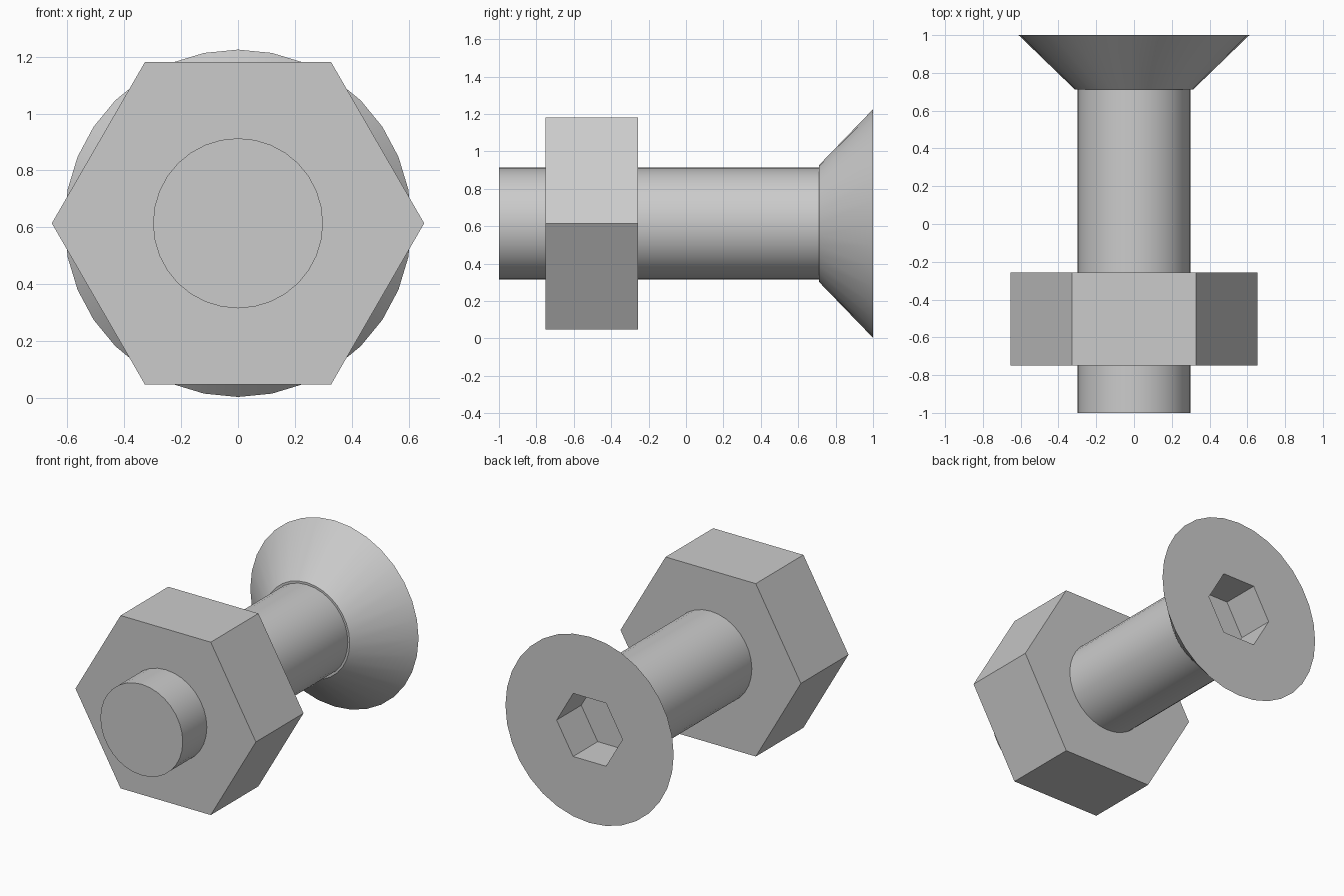
import bpy, bmesh, math
from mathutils import Matrix

cube = bpy.data.objects.get("Cube")
if cube:
    bpy.data.objects.remove(cube, do_unlink=True)

AXIS_Z = 0.614  # height of the bolt's long axis

steel = bpy.data.materials.new("steel_grey")
steel.diffuse_color = (0.6, 0.6, 0.6, 1)
steel.use_nodes = True
steel.node_tree.nodes["Principled BSDF"].inputs["Base Color"].default_value = (0.6, 0.6, 0.6, 1)


def prism(name, sides, front_r, back_r, front_y, back_y, smooth=False):
    """Capped prism or cone along y, with a vertex on the x axis."""
    bm = bmesh.new()
    rings = []
    for r, y in ((front_r, front_y), (back_r, back_y)):
        angles = [math.tau * i / sides for i in range(sides)]
        rings.append([bm.verts.new((r * math.cos(a), y, AXIS_Z + r * math.sin(a))) for a in angles])
    front, back = rings
    bm.faces.new(front)
    bm.faces.new(back[::-1])
    for i in range(sides):
        j = (i + 1) % sides
        bm.faces.new((front[i], back[i], back[j], front[j]))
    bmesh.ops.recalc_face_normals(bm, faces=bm.faces)
    mesh = bpy.data.meshes.new(name)
    bm.to_mesh(mesh)
    bm.free()
    mesh.materials.append(steel)
    obj = bpy.data.objects.new(name, mesh)
    bpy.context.collection.objects.link(obj)
    if smooth:
        shade(obj)
    return obj


def shade(obj):
    bpy.ops.object.select_all(action="DESELECT")
    obj.select_set(True)
    bpy.context.view_layer.objects.active = obj
    bpy.ops.object.shade_smooth_by_angle(angle=math.radians(30))


# Shaft and hexagonal nut
prism("shaft", 32, 0.299, 0.299, -1.0, 0.712, smooth=True)
prism("nut", 6, 0.655, 0.655, -0.75, -0.256)

# Countersunk head with a hexagonal key socket
head = prism("head", 32, 0.313, 0.611, 0.712, 1.0)
cutter = prism("socket_cutter", 6, 0.239, 0.239, 0.745, 1.1)
cutter.hide_render = True
cut = head.modifiers.new("socket", "BOOLEAN")
cut.operation = "DIFFERENCE"
cut.solver = "EXACT"
cut.object = cutter
bpy.ops.object.select_all(action="DESELECT")
head.select_set(True)
bpy.context.view_layer.objects.active = head
bpy.ops.object.modifier_apply(modifier=cut.name)
bpy.data.objects.remove(cutter, do_unlink=True)
shade(head)
